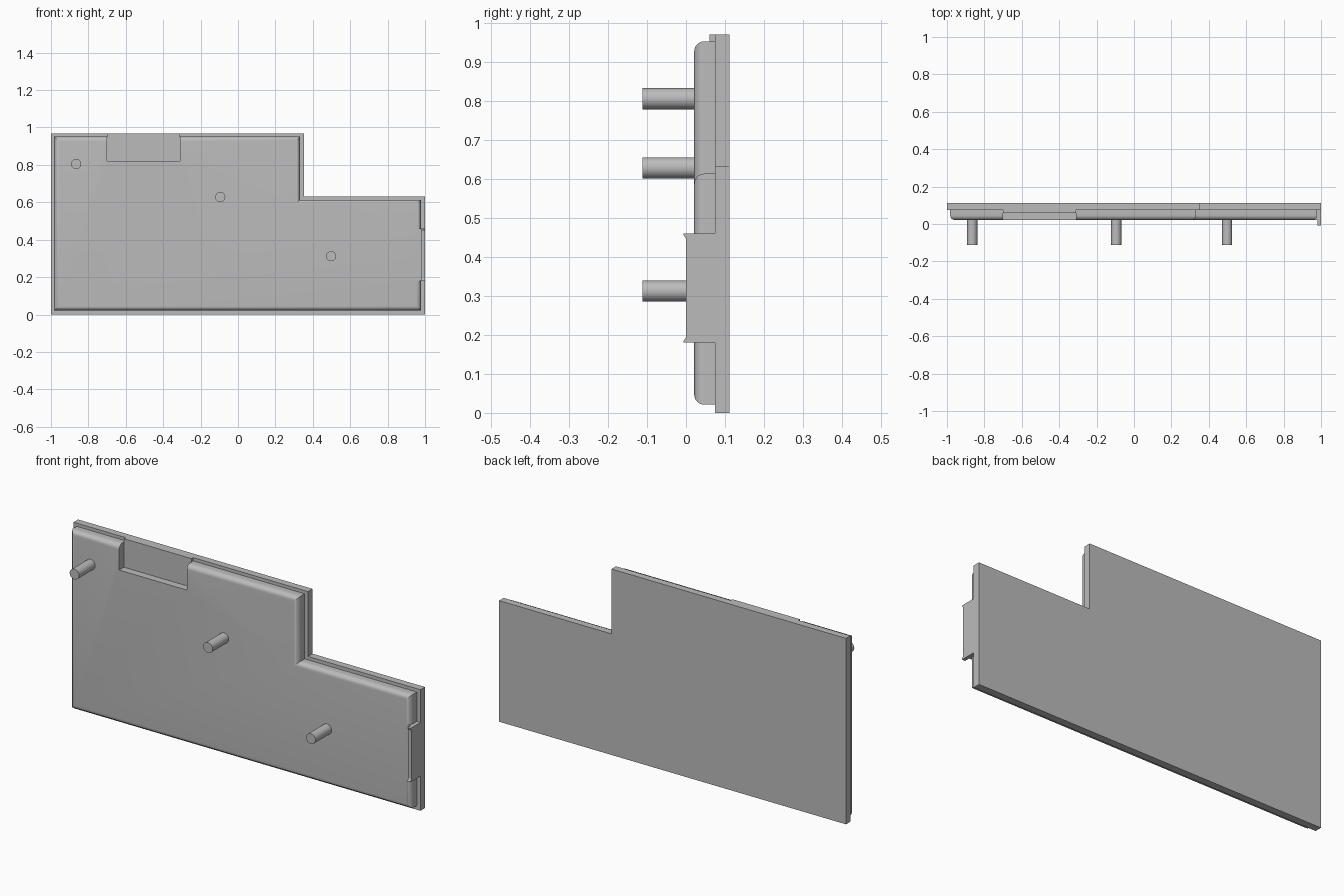
import bpy, bmesh, math
from mathutils import Matrix

if "Cube" in bpy.data.objects:
    bpy.data.objects.remove(bpy.data.objects["Cube"])

GREY = (0.5, 0.5, 0.5, 1)
grey = bpy.data.materials.new("plain_grey")
grey.use_nodes = True
grey.diffuse_color = GREY
grey.node_tree.nodes["Principled BSDF"].inputs["Base Color"].default_value = GREY


def finish(name, bm, smooth=False):
    bmesh.ops.recalc_face_normals(bm, faces=bm.faces)
    mesh = bpy.data.meshes.new(name)
    bm.to_mesh(mesh)
    bm.free()
    mesh.materials.append(grey)
    obj = bpy.data.objects.new(name, mesh)
    bpy.context.collection.objects.link(obj)
    if smooth:
        bpy.ops.object.select_all(action="DESELECT")
        obj.select_set(True)
        bpy.context.view_layer.objects.active = obj
        bpy.ops.object.shade_smooth_by_angle(angle=math.radians(30))
    return obj


def loft(name, rings, smooth=False):
    """Join equal-length rings of points and cap both ends."""
    bm = bmesh.new()
    loops = [[bm.verts.new(p) for p in ring] for ring in rings]
    for a, b in zip(loops, loops[1:]):
        for i in range(len(a)):
            j = (i + 1) % len(a)
            bm.faces.new((a[i], a[j], b[j], b[i]))
    bm.faces.new(loops[0])
    bm.faces.new(loops[-1])
    return finish(name, bm, smooth)


def box(name, x, y, z):
    ring = [(x[0], z[0]), (x[1], z[0]), (x[1], z[1]), (x[0], z[1])]
    return loft(name, [[(px, d, pz) for px, pz in ring] for d in y])


def stepped_ring(y, left, right, step_x, bottom, top, step_z, inset=0):
    """L-shaped outline at depth y, shrunk by inset."""
    l, r, s = left + inset, right - inset, step_x - inset
    b, t, h = bottom + inset, top - inset, step_z - inset
    return [(x, y, z) for x, z in
            ((l, b), (r, b), (r, h), (s, h), (s, t), (l, t))]


BACK, SEAM, FACE = 0.111, 0.074, 0.021

# Back plate
plate = (-1, 1, 0.352, 0, 0.969, 0.631)
loft("back_plate", [stepped_ring(y, *plate) for y in (BACK, SEAM)])

# Raised body with rounded front rim
inner = (-0.983, 0.979, 0.332, 0.021, 0.952, 0.613)
R, STEPS = 0.026, 8
rings = [stepped_ring(SEAM, *inner)]
for i in range(STEPS + 1):
    a = math.pi / 2 * i / STEPS
    rings.append(stepped_ring(FACE + R * (1 - math.sin(a)), *inner,
                              inset=R * (1 - math.cos(a))))
body = loft("raised_body", rings, smooth=True)

# Recess in the top edge, with a thin shelf behind it
recess = (-0.70, -0.31)
cutter = box("recess_cutter", recess, (-0.05, 0.1), (0.82, 1.05))
mod = body.modifiers.new("recess", "BOOLEAN")
mod.operation, mod.solver, mod.object = "DIFFERENCE", "EXACT", cutter
bpy.context.view_layer.objects.active = body
bpy.ops.object.modifier_apply(modifier=mod.name)
bpy.data.objects.remove(cutter)
box("recess_shelf", recess, (0.06, SEAM), (0.82, 0.969))

# Side tab with small hooked ends, and the flat infill next to it
low, high, lip = 0.18, 0.46, 0.014
profile = [(SEAM, low), (-0.007, low), (-0.007, low + 0.003), (0, low + lip),
           (0, high - lip), (-0.007, high - 0.003), (-0.007, high), (SEAM, high)]
loft("side_tab", [[(x, y, z) for y, z in profile] for x in (0.982, 1)])
box("tab_infill", (0.94, 0.983), (FACE, SEAM), (low, high))

# Locating pegs
for name, x, z in (("right_peg", -0.865, 0.805),
                   ("middle_peg", -0.095, 0.628),
                   ("left_peg", 0.498, 0.312)):
    front, rear = -0.112, 0.03
    bm = bmesh.new()
    bmesh.ops.create_cone(
        bm, cap_ends=True, segments=32, radius1=0.027, radius2=0.027,
        depth=rear - front,
        matrix=Matrix.Translation((x, (front + rear) / 2, z))
        @ Matrix.Rotation(math.pi / 2, 4, "X"))
    finish(name, bm, smooth=True)
